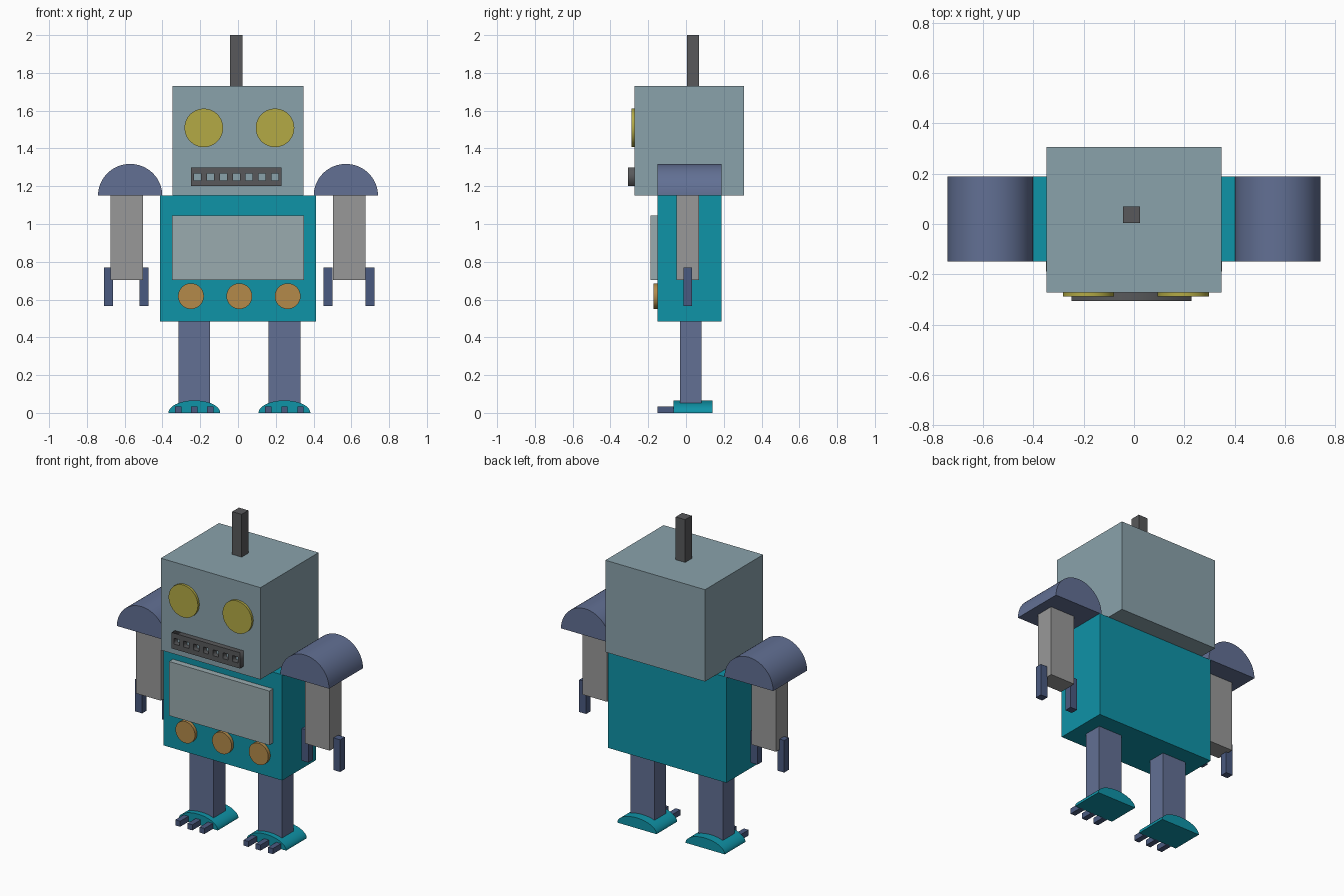
import bpy, bmesh, math

if "Cube" in bpy.data.objects:
    bpy.data.objects.remove(bpy.data.objects["Cube"])


def material(name, hex_code):
    rgb = [int(hex_code[i:i + 2], 16) / 255 for i in (0, 2, 4)]
    mat = bpy.data.materials.new(name)
    mat.diffuse_color = [c / 12.92 if c < 0.04 else ((c + 0.055) / 1.055) ** 2.4 for c in rgb] + [1]
    mat.use_nodes = True
    mat.node_tree.nodes["Principled BSDF"].inputs["Base Color"].default_value = mat.diffuse_color
    return mat


TEAL = material("teal", "0f93a7")
STEEL = material("steel_blue", "8aa2ab")
NAVY = material("slate_blue", "627094")
DARK_NAVY = material("dark_blue", "4a5a80")
DARK = material("dark_grey", "58595b")
YELLOW = material("yellow", "b3aa45")
ORANGE = material("orange", "b38a4a")
SCREEN = material("screen", "9aabaf")
GREY = material("grey", "999999")


def finish(name, bm, mat, smooth=False):
    bmesh.ops.recalc_face_normals(bm, faces=bm.faces)
    mesh = bpy.data.meshes.new(name)
    bm.to_mesh(mesh)
    bm.free()
    ob = bpy.data.objects.new(name, mesh)
    bpy.context.collection.objects.link(ob)
    mesh.materials.append(mat)
    if smooth:
        bpy.ops.object.select_all(action='DESELECT')
        ob.select_set(True)
        bpy.context.view_layer.objects.active = ob
        bpy.ops.object.shade_smooth_by_angle(angle=math.radians(30))
    return ob


def box(name, x, y, z, mat):
    """Box from (min, max) ranges on each axis."""
    bm = bmesh.new()
    bmesh.ops.create_cube(bm, size=1)
    for v in bm.verts:
        v.co = [(a + b) / 2 + c * (b - a) for (a, b), c in zip((x, y, z), v.co)]
    return finish(name, bm, mat)


def arc_prism(name, cx, cz, rx, rz, y, mat, sweep=math.pi, steps=32):
    """Round or half-round profile in the xz plane, extruded along y."""
    bm = bmesh.new()
    count = steps + 1 if sweep < 6 else steps
    ring = [bm.verts.new((cx + rx * math.cos(sweep * i / steps), y[0],
                          cz + rz * math.sin(sweep * i / steps))) for i in range(count)]
    face = bm.faces.new(ring)
    new = bmesh.ops.extrude_face_region(bm, geom=[face], use_keep_orig=True)["geom"]
    bmesh.ops.translate(bm, vec=(0, y[1] - y[0], 0),
                        verts=[g for g in new if isinstance(g, bmesh.types.BMVert)])
    return finish(name, bm, mat, True)


def disc(name, cx, cz, r, y, mat):
    return arc_prism(name, cx, cz, r, r, y, mat, 2 * math.pi, 64)


# Head, antenna and body
box("head", (-0.348, 0.348), (-0.273, 0.307), (1.15, 1.73), STEEL)
box("antenna", (-0.043, 0.023), (0.004, 0.07), (1.73, 2.0), DARK)
box("torso", (-0.414, 0.414), (-0.15, 0.189), (0.483, 1.15), TEAL)
box("chest_screen", (-0.35, 0.35), (-0.188, -0.15), (0.703, 1.045), SCREEN)

# Eyes and buttons
for i, x in enumerate((-0.181, 0.196)):
    disc(f"eye_{i}", x, 1.509, 0.102, (-0.288, -0.273), YELLOW)
for i, x in enumerate((-0.249, 0.007, 0.263)):
    disc(f"button_{i}", x, 0.618, 0.068, (-0.171, -0.15), ORANGE)

# Mouth bar with seven square holes
curve = bpy.data.curves.new("mouth", 'CURVE')
curve.dimensions = '2D'
curve.fill_mode = 'BOTH'
curve.extrude = 0.017
rects = [(-0.01, 0.239, 0.05)] + [(-0.009 + 0.0683 * i, 0.0185, 0.0185) for i in range(-3, 4)]
for cx, hw, hh in rects:
    spline = curve.splines.new('POLY')
    spline.points.add(3)
    for p, (sx, sy) in zip(spline.points, ((-1, -1), (1, -1), (1, 1), (-1, 1))):
        p.co = (cx + sx * hw, sy * hh, 0, 1)
    spline.use_cyclic_u = True
curve.materials.append(DARK)
mouth = bpy.data.objects.new("mouth", curve)
mouth.location = (0, -0.29, 1.25)
mouth.rotation_euler.x = math.pi / 2
bpy.context.collection.objects.link(mouth)

# Shoulders, arms and two-fingered hands
for side, s, fingers in (("left", -1, (-0.685, -0.498)), ("right", 1, (0.477, 0.699))):
    arc_prism(f"shoulder_{side}", s * 0.571, 1.15, 0.17, 0.168, (-0.15, 0.189), NAVY)
    cx = s * 0.59
    box(f"arm_{side}", (cx - 0.086, cx + 0.086), (-0.05, 0.068), (0.703, 1.15), GREY)
    for i, fx in enumerate(fingers):
        box(f"finger_{side}_{i}", (fx - 0.024, fx + 0.024), (-0.013, 0.033), (0.567, 0.77), DARK_NAVY)

# Legs, rounded feet and toes
for side, cx in (("left", -0.231), ("right", 0.246)):
    box(f"leg_{side}", (cx - 0.084, cx + 0.084), (-0.033, 0.083), (0.05, 0.483), NAVY)
    arc_prism(f"foot_{side}", cx, 0, 0.137, 0.066, (-0.067, 0.139), TEAL)
    for i in (-1, 0, 1):
        tx = cx + i * 0.085
        box(f"toe_{side}_{i + 1}", (tx - 0.017, tx + 0.017), (-0.15, -0.06), (0, 0.035), DARK_NAVY)
